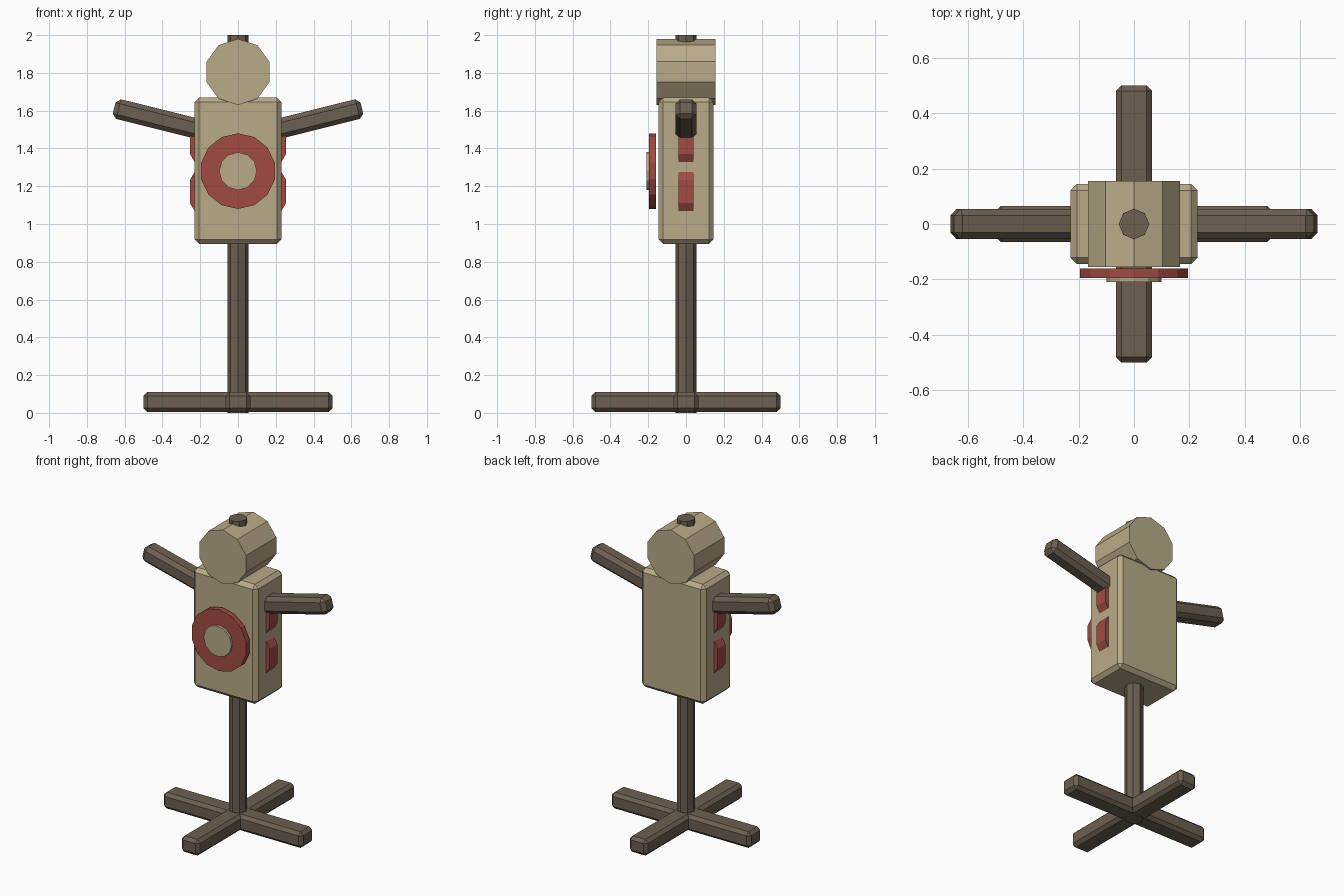
import bpy, bmesh
from math import radians, pi
from mathutils import Matrix, Vector

if "Cube" in bpy.data.objects:
    bpy.data.objects.remove(bpy.data.objects["Cube"])


def material(name, rgb):
    m = bpy.data.materials.new(name)
    m.diffuse_color = (*rgb, 1)
    m.use_nodes = True
    m.node_tree.nodes["Principled BSDF"].inputs["Base Color"].default_value = m.diffuse_color
    return m


WOOD = material("wood", (0.15, 0.115, 0.08))
CLOTH = material("cloth", (0.49, 0.41, 0.25))
RED = material("red_paint", (0.36, 0.07, 0.055))


def finish(bm, name, mat, matrix):
    bmesh.ops.recalc_face_normals(bm, faces=bm.faces)
    bm.transform(matrix)
    me = bpy.data.meshes.new(name)
    bm.to_mesh(me)
    bm.free()
    me.materials.append(mat)
    ob = bpy.data.objects.new(name, me)
    bpy.context.collection.objects.link(ob)
    return ob


def box(name, size, loc, mat, bevel, rot=Matrix()):
    bm = bmesh.new()
    bmesh.ops.create_cube(bm, size=1, matrix=Matrix.Diagonal((*size, 1)))
    bmesh.ops.bevel(bm, geom=bm.edges[:], offset=bevel, segments=1,
                    profile=0.5, affect='EDGES')
    return finish(bm, name, mat, Matrix.Translation(loc) @ rot)


def cylinder(name, sides, radius, depth, loc, mat, rot=Matrix()):
    bm = bmesh.new()
    bmesh.ops.create_cone(bm, cap_ends=True, segments=sides, radius1=radius,
                          radius2=radius, depth=depth)
    return finish(bm, name, mat, Matrix.Translation(loc) @ rot)


FACING = Matrix.Rotation(pi / 2, 4, 'X')

# Crossed feet and upright post
box("base_beam_side", (1.0, 0.13, 0.105), (0, 0, 0.0575), WOOD, 0.02)
box("base_beam_front", (0.13, 1.0, 0.105), (0, 0, 0.0575), WOOD, 0.02)
cylinder("post", 8, 0.055, 2.0, (0, 0, 1.0), WOOD)

# Padded torso and drum-shaped head
box("torso", (0.46, 0.29, 0.775), (0, 0, 1.2825), CLOTH, 0.024)
cylinder("head", 10, 0.175, 0.31, (0, 0, 1.805), CLOTH, FACING)

# Target on the chest
cylinder("target_ring", 14, 0.2, 0.035, (0, -0.1775, 1.28), RED, FACING)
cylinder("target_centre", 12, 0.1, 0.03, (0, -0.195, 1.28), CLOTH, FACING)

# Arms and side pads, mirrored
for side, s in (("right", 1), ("left", -1)):
    tilt = Matrix.Rotation(radians(-14 * s), 4, 'Y')
    inner, outer = Vector((0.13 * s, 0, 1.483)), Vector((0.656 * s, 0, 1.614))
    box(side + "_arm", ((outer - inner).length, 0.11, 0.107),
        (inner + outer) / 2, WOOD, 0.024, tilt)

    for level, z in (("lower", 1.172), ("upper", 1.432)):
        bm = bmesh.new()
        outline = [(0.2, -0.103), (0.23, -0.103), (0.254, -0.062),
                   (0.254, 0.062), (0.23, 0.103), (0.2, 0.103)]
        face = bm.faces.new([bm.verts.new((x * s, -0.04, h)) for x, h in outline])
        ext = bmesh.ops.extrude_face_region(bm, geom=[face])
        bmesh.ops.translate(bm, vec=(0, 0.08, 0),
                            verts=[v for v in ext["geom"]
                                   if isinstance(v, bmesh.types.BMVert)])
        finish(bm, f"{side}_{level}_pad", RED, Matrix.Translation((0, 0, z)))
